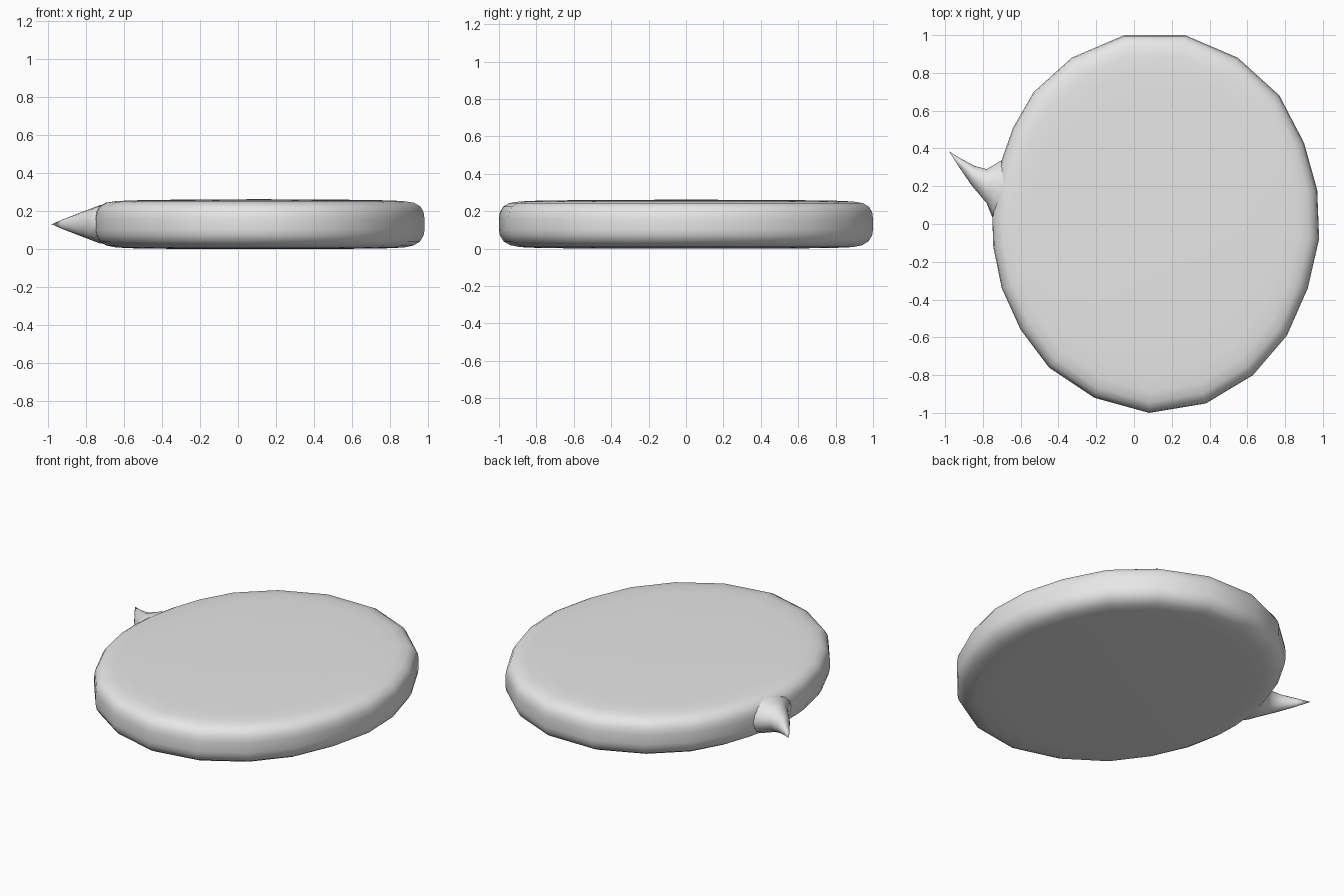
import bpy, bmesh, math
from mathutils import Vector

if "Cube" in bpy.data.objects:
    bpy.data.objects.remove(bpy.data.objects["Cube"])

mat = bpy.data.materials.new("light_grey")
mat.diffuse_color = (0.8, 0.8, 0.8, 1)
mat.use_nodes = True
mat.node_tree.nodes["Principled BSDF"].inputs["Base Color"].default_value = mat.diffuse_color


def loft(name, rings, start, end):
    """Skin a list of equal-length point rings, closing each end with a fan."""
    bm = bmesh.new()
    rows = [[bm.verts.new(p) for p in r] for r in rings]
    n = len(rows[0])
    for a, b in zip(rows, rows[1:]):
        for i in range(n):
            j = (i + 1) % n
            bm.faces.new((a[i], a[j], b[j], b[i]))
    for row, point in ((rows[0], start), (rows[-1], end)):
        c = bm.verts.new(point)
        for i in range(n):
            bm.faces.new((row[i], row[(i + 1) % n], c))
    bmesh.ops.recalc_face_normals(bm, faces=bm.faces)
    for f in bm.faces:
        f.smooth = True
    me = bpy.data.meshes.new(name)
    bm.to_mesh(me)
    bm.free()
    me.materials.append(mat)
    ob = bpy.data.objects.new(name, me)
    bpy.context.collection.objects.link(ob)
    return ob


# Body: coarse oval outline with a rounded rim
outline = [(-.05, 1), (.27, 1), (.55, .88), (.77, .68), (.90, .43), (.97, .18),
           (.98, -.08), (.92, -.34), (.81, -.59), (.63, -.80), (.38, -.95),
           (.08, -1), (-.21, -.92), (-.45, -.76), (-.60, -.56), (-.70, -.34),
           (-.745, -.12), (-.75, .03), (-.735, .18), (-.70, .34), (-.64, .51),
           (-.53, .70), (-.33, .88)]
cx, cy = 0.11, 0.0
# (inset from the outline, height)
rim = [(.40, .001), (.20, .004), (.11, .008), (.06, .018), (.025, .038),
       (.005, .07), (0, .10), (0, .16), (.005, .195), (.022, .224),
       (.055, .243), (.11, .252), (.20, .256), (.40, .259)]


def inset(p, d):
    v = Vector((p[0] - cx, p[1] - cy))
    v *= (v.length - d) / v.length
    return v.x + cx, v.y + cy


loft("bubble_body", [[(*inset(p, d), z) for p in outline] for d, z in rim],
     (cx, cy, 0), (cx, cy, .262))

# Tail: elliptical sections tapering to a curved point
# (one side, other side, half height)
sections = [((-.50, -.04), (-.46, .44), .119),
            ((-.66, .00), (-.62, .40), .112),
            ((-.75, .035), (-.705, .335), .100),
            ((-.78, .11), (-.78, .29), .080),
            ((-.86, .205), (-.845, .308), .052),
            ((-.925, .30), (-.915, .345), .026)]
N = 16
tail = []
for a, b, h in sections:
    a, b = Vector(a), Vector(b)
    ring = []
    for k in range(N):
        t = 2 * math.pi * k / N
        p = (a + b) / 2 + (b - a) / 2 * math.cos(t)
        ring.append((p.x, p.y, .13 + h * math.sin(t)))
    tail.append(ring)
loft("bubble_tail", tail, (-.48, .2, .13), (-.98, .385, .13))
